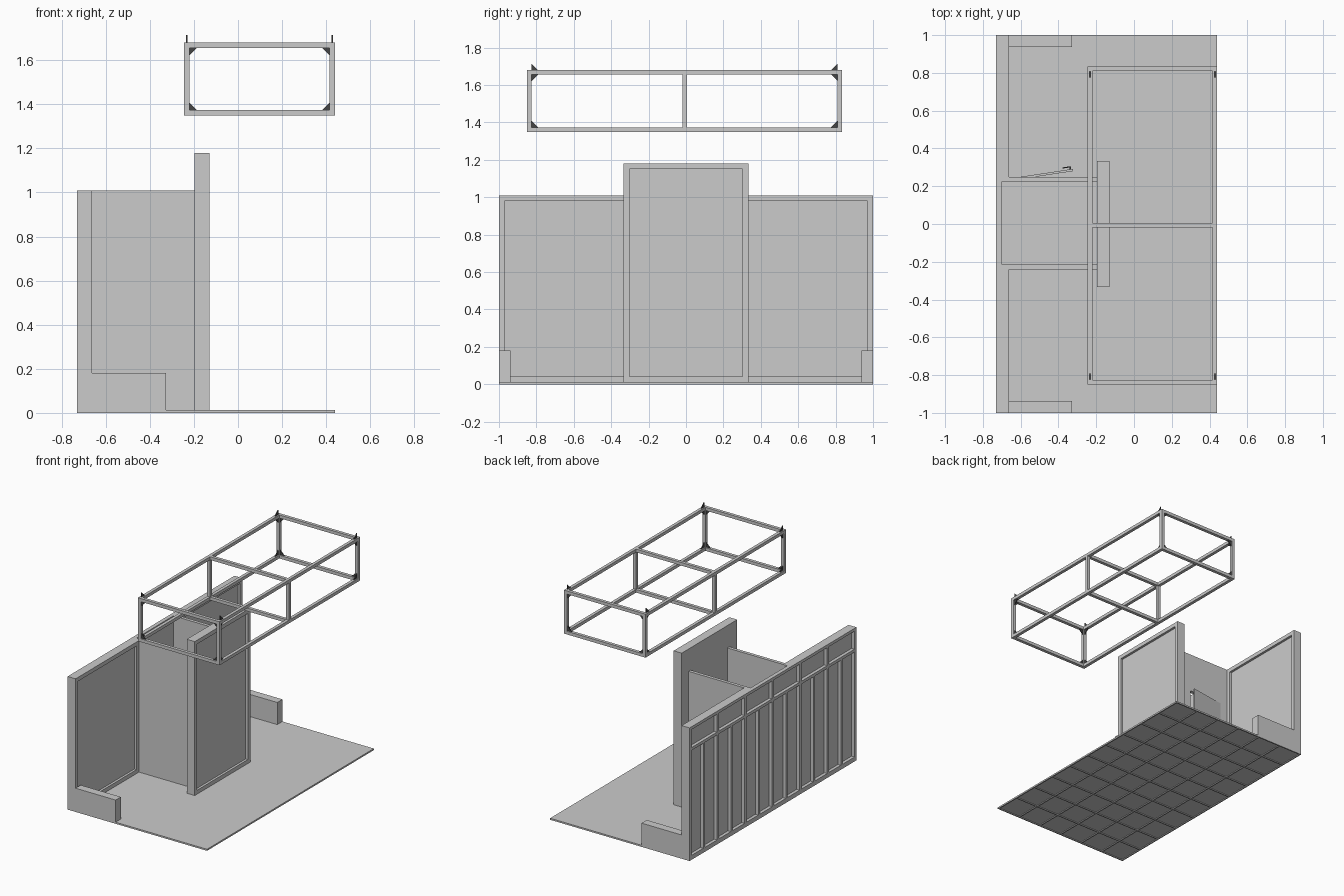
import bpy, bmesh
from mathutils import Vector, Matrix

if "Cube" in bpy.data.objects:
    bpy.data.objects.remove(bpy.data.objects["Cube"])

dark = bpy.data.materials.new("dark_metal")
dark.diffuse_color = (0.06, 0.06, 0.06, 1)
dark.use_nodes = True
dark.node_tree.nodes["Principled BSDF"].inputs["Base Color"].default_value = dark.diffuse_color


def make(name, boxes, prisms=(), mat=None):
    """One object from boxes (x0,x1,y0,y1,z0,z1) and triangular prisms (points, thickness vector)."""
    bm = bmesh.new()
    for x0, x1, y0, y1, z0, z1 in boxes:
        m = Matrix.Translation(((x0 + x1) / 2, (y0 + y1) / 2, (z0 + z1) / 2))
        m = m @ Matrix.Diagonal((x1 - x0, y1 - y0, z1 - z0, 1))
        bmesh.ops.create_cube(bm, size=1, matrix=m)
    for pts, t in prisms:
        t = Vector(t)
        a = [bm.verts.new(Vector(p) - t / 2) for p in pts]
        b = [bm.verts.new(Vector(p) + t / 2) for p in pts]
        bm.faces.new(a)
        bm.faces.new(b)
        for i in range(len(a)):
            j = (i + 1) % len(a)
            bm.faces.new((a[i], a[j], b[j], b[i]))
    bmesh.ops.recalc_face_normals(bm, faces=bm.faces)
    me = bpy.data.meshes.new(name)
    bm.to_mesh(me)
    bm.free()
    ob = bpy.data.objects.new(name, me)
    bpy.context.collection.objects.link(ob)
    if mat:
        me.materials.append(mat)
    return ob


def framed_panel(name, x0, x1, y0, y1, z0, z1, border=0.03, recess=0.018):
    """Panel set back inside a raised border facing +x."""
    b = border
    make(name + "_frame", [(x0, x1, y0, y0 + b, z0, z1), (x0, x1, y1 - b, y1, z0, z1),
                           (x0, x1, y0 + b, y1 - b, z0, z0 + b),
                           (x0, x1, y0 + b, y1 - b, z1 - b, z1)])
    make(name + "_panel", [(x0, x1 - recess, y0 + b, y1 - b, z0 + b, z1 - b)])


F = 0.012            # floor top
L, R = -0.73, 0.44   # floor ends in x
H = 1.01             # wall height

# Podium: deck over a grid of joists
make("podium_deck", [(L, R, -1, 1, 0.006, F)])
joists = []
w = 0.01
for i in range(11):
    y = -1 + w / 2 + i * (2 - w) / 10
    joists.append((L, R, y - w / 2, y + w / 2, 0, 0.006))
for i in range(7):
    x = L + w / 2 + i * (R - L - w) / 6
    joists.append((x - w / 2, x + w / 2, -1, 1, 0, 0.006))
make("podium_joists", joists)

# Back wall: thin sheet with open studs behind it
make("back_wall_sheet", [(-0.706, -0.70, -1, 1, F, H)])
s = 0.022
rail = 0.83
studs = [(L, -0.706, -1, 1, z, z + s) for z in (F, rail, H - s)]
for i in range(13):
    y = -1 + s / 2 + i * (2 - s) / 12
    studs.append((L, -0.706, y - s / 2, y + s / 2, F + s, rail))
    if i % 2 == 0:
        studs.append((L, -0.706, y - s / 2, y + s / 2, rail + s, H - s))
make("back_wall_studs", studs)

# Framed display panels either side of the store room, and the tall centre one
framed_panel("left_display", -0.70, -0.663, -1, -0.24, F, H)
framed_panel("right_display", -0.70, -0.663, 0.25, 1, F, H)
framed_panel("centre_display", -0.197, -0.13, -0.333, 0.333, F, 1.18)

# Store room side walls, with a doorway on the right
make("room_left_wall", [(-0.70, -0.197, -0.24, -0.215, F, H)])
make("room_right_wall", [(-0.70, -0.60, 0.225, 0.25, F, H),
                         (-0.32, -0.197, 0.225, 0.25, F, H),
                         (-0.60, -0.32, 0.225, 0.25, 0.71, H)])

# Door standing ajar, hinged near the back wall
door = make("door", [(0, 0.28, -0.012, 0, F, 0.71)])
handle = make("door_handle", [(0.262, 0.27, 0, 0.014, 0.35, 0.36),
                              (0.225, 0.27, 0.01, 0.016, 0.35, 0.36)], mat=dark)
for ob in (door, handle):
    ob.location = (-0.60, 0.25, 0)
    ob.rotation_euler.z = 0.15

# Low end walls
for name, y in (("left_low_wall", -1), ("right_low_wall", 0.938)):
    make(name, [(-0.663, -0.327, y, y + 0.062, F, 0.18)])

# Hanging frame of square bars
b = 0.024
X0, X1, Y0, Y1, Z0, Z1 = -0.245, 0.44, -0.85, 0.835, 1.35, 1.68
ym = (Y0 + Y1 - b) / 2
bars = []
for z in (Z0, Z1 - b):
    for x in (X0, X1 - b):
        bars.append((x, x + b, Y0, Y1, z, z + b))
    for y in (Y0, ym, Y1 - b):
        bars.append((X0 + b, X1 - b, y, y + b, z, z + b))
for x in (X0, X1 - b):
    for y in (Y0, ym, Y1 - b):
        bars.append((x, x + b, y, y + b, Z0 + b, Z1 - b))
make("hanging_frame", bars)

# Corner gussets in both vertical planes, plus hanging lugs on top
g, t = 0.035, 0.006
tris = []
for x, sx in ((X0, 1), (X1, -1)):
    for y, sy in ((Y0, 1), (Y1, -1)):
        xi, yi, xc, yc = x + sx * b, y + sy * b, x + sx * b / 2, y + sy * b / 2
        for z, sz in ((Z0 + b, 1), (Z1 - b, -1)):
            tris.append((((xi, yc, z), (xi + sx * g, yc, z), (xi, yc, z + sz * g)), (0, t, 0)))
            tris.append((((xc, yi, z), (xc, yi + sy * g, z), (xc, yi, z + sz * g)), (t, 0, 0)))
        tris.append((((xc, yi, Z1), (xc, yi + sy * g, Z1), (xc, yi, Z1 + g)), (t, 0, 0)))
make("corner_gussets", [], tris, dark)
